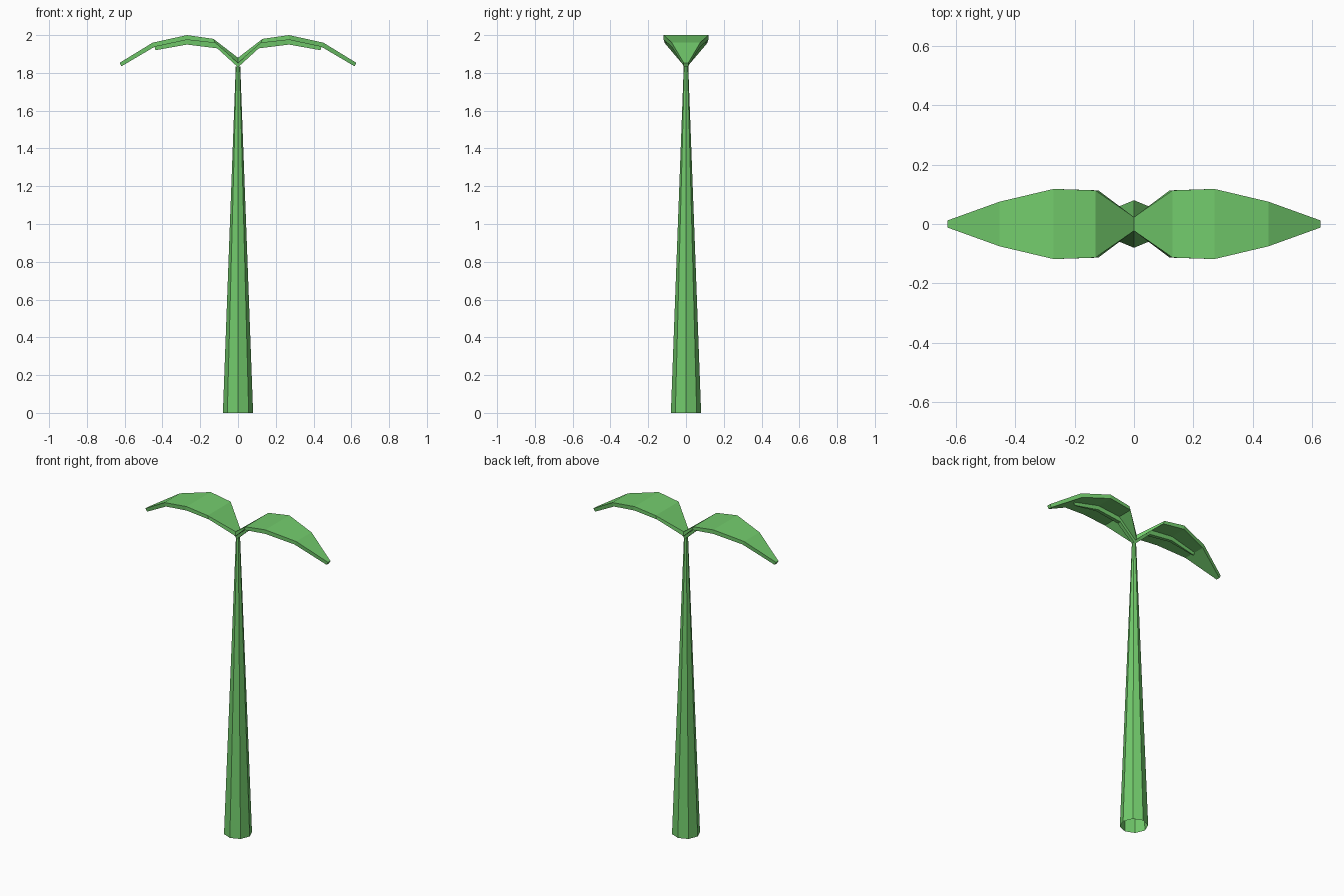
import bpy, bmesh
from math import cos, sin, tau

if "Cube" in bpy.data.objects:
    bpy.data.objects.remove(bpy.data.objects["Cube"])

green = bpy.data.materials.new("leaf_green")
green.diffuse_color = (0.17, 0.6, 0.15, 1)
green.use_nodes = True
green.node_tree.nodes["Principled BSDF"].inputs["Base Color"].default_value = green.diffuse_color


def loft(name, rings, cap_end=False, mirror=False):
    """Join equal-sized rings of points with flat quads."""
    bm = bmesh.new()
    rows = [[bm.verts.new(p) for p in ring] for ring in rings]
    n = len(rows[0])
    for a, b in zip(rows, rows[1:]):
        for i in range(n):
            j = (i + 1) % n
            bm.faces.new((a[i], a[j], b[j], b[i]))
    if cap_end:
        bm.faces.new(rows[-1])
    mesh = bpy.data.meshes.new(name)
    bm.to_mesh(mesh)
    bm.free()
    mesh.materials.append(green)
    obj = bpy.data.objects.new(name, mesh)
    bpy.context.collection.objects.link(obj)
    if mirror:
        mod = obj.modifiers.new("mirror", 'MIRROR')
        mod.use_axis[0] = True
        mod.merge_threshold = 0.0005
    return obj


def octagon(r, z):
    return [(r * cos(tau * i / 8), r * sin(tau * i / 8), z) for i in range(8)]


def section(top, bottom, half_top, half_bottom):
    (xt, zt), (xb, zb) = top, bottom
    return [(xt, -half_top, zt), (xt, half_top, zt),
            (xb, half_bottom, zb), (xb, -half_bottom, zb)]


# Tapered eight-sided stem, open at the ground
loft("stem", [octagon(0.08, 0), octagon(0.012, 1.835)])

# Arched leaf blades: top point, bottom point, half width
blade = [((0, 1.88), (0, 1.852), 0.023),
         ((0.13, 1.98), (0.12, 1.958), 0.113),
         ((0.27, 2.0), (0.27, 1.975), 0.118),
         ((0.452, 1.96), (0.442, 1.938), 0.075),
         ((0.627, 1.853), (0.617, 1.835), 0.012)]
loft("leaf_blades", [section(t, b, w, w) for t, b, w in blade], True, True)

# Raised midribs along the underside of the leaves
rib = [((0, 1.855), (0, 1.83), 0.012),
       ((0.12, 1.96), (0.11, 1.93), 0.015),
       ((0.27, 1.977), (0.27, 1.95), 0.012),
       ((0.442, 1.94), (0.437, 1.92), 0.004)]
loft("leaf_midribs", [section(t, b, w, w * 0.8) for t, b, w in rib], True, True)
